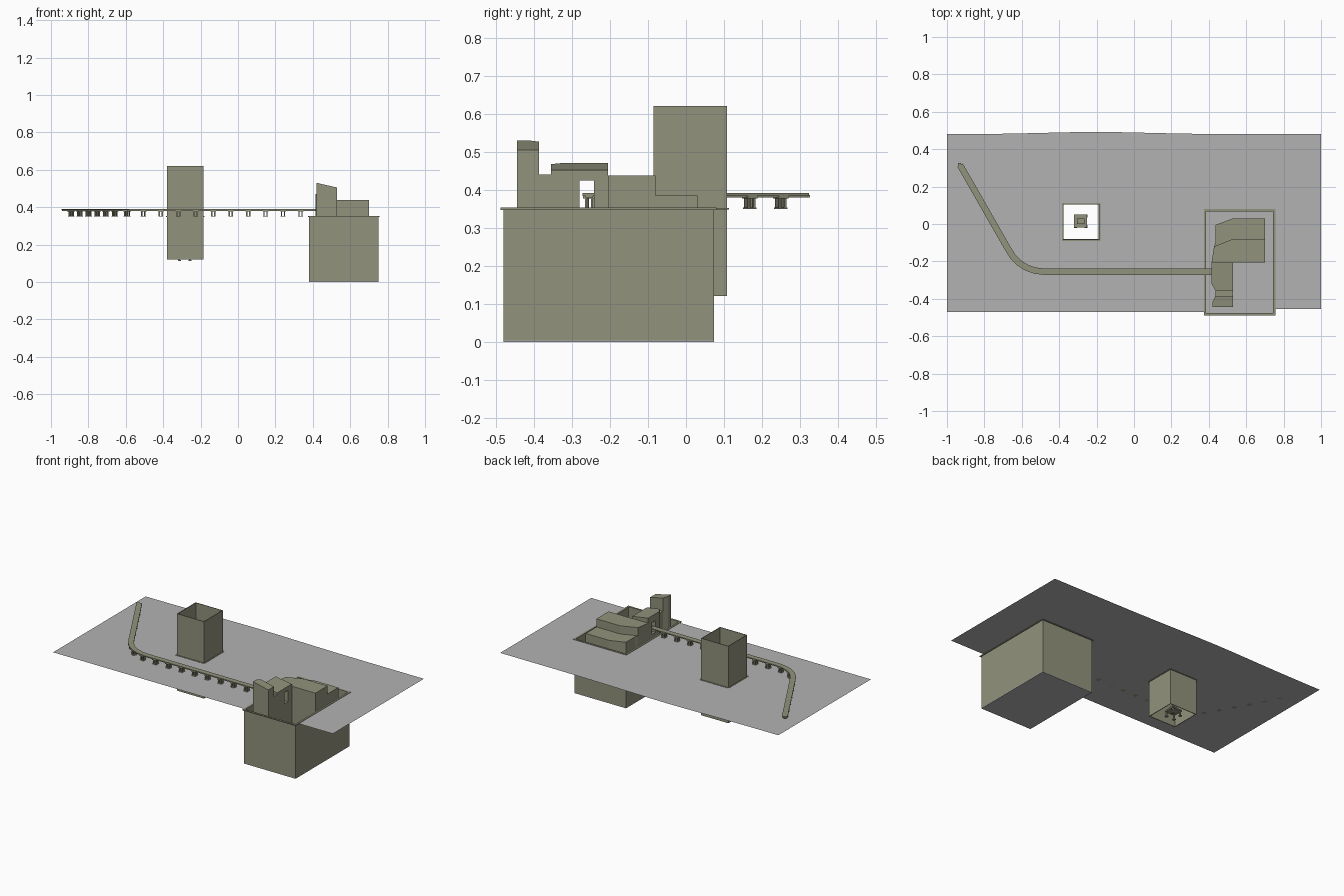
import bpy, bmesh, math
from mathutils import Vector, Matrix

if "Cube" in bpy.data.objects:
    bpy.data.objects.remove(bpy.data.objects["Cube"], do_unlink=True)


def material(name, rgb):
    m = bpy.data.materials.new(name)
    m.use_nodes = True
    m.diffuse_color = (*rgb, 1)
    m.node_tree.nodes["Principled BSDF"].inputs["Base Color"].default_value = (*rgb, 1)
    return m


OLIVE = material("olive concrete", (0.29, 0.29, 0.205))
GREY = material("grey ground", (0.45, 0.45, 0.45))
DECK = 0.35  # ground level


def finish(name, bm, *mats):
    bmesh.ops.recalc_face_normals(bm, faces=bm.faces)
    mesh = bpy.data.meshes.new(name)
    bm.to_mesh(mesh)
    bm.free()
    for m in mats or (OLIVE,):
        mesh.materials.append(m)
    obj = bpy.data.objects.new(name, mesh)
    bpy.context.collection.objects.link(obj)
    return obj


def add_box(bm, lo, hi, matrix=Matrix()):
    lo, hi = Vector(lo), Vector(hi)
    size = Matrix.Diagonal((*(hi - lo), 1))
    bmesh.ops.create_cube(bm, size=1, matrix=matrix @ Matrix.Translation((lo + hi) / 2) @ size)


def prism(name, outline, bottom, top):
    """Upright block on a plan outline; top is a function of x."""
    bm = bmesh.new()
    low = [bm.verts.new((x, y, bottom)) for x, y in outline]
    high = [bm.verts.new((x, y, top(x))) for x, y in outline]
    bm.faces.new(low)
    bm.faces.new(high)
    for i in range(len(low)):
        j = (i + 1) % len(low)
        bm.faces.new((low[i], low[j], high[j], high[i]))
    return finish(name, bm)


def frame(name, x0, x1, y0, y1, z0, z1, t):
    """Rectangular ring of four walls of thickness t, open above and below."""
    bm = bmesh.new()
    for z in (z0, z1):
        for d in (0, t):
            for x, y in ((x0 + d, y0 + d), (x1 - d, y0 + d), (x1 - d, y1 - d), (x0 + d, y1 - d)):
                bm.verts.new((x, y, z))
    bm.verts.ensure_lookup_table()
    v = bm.verts
    for i in range(4):
        j = (i + 1) % 4
        for a, b in ((0, 4), (4, 12), (12, 8), (8, 0)):
            bm.faces.new((v[a + i], v[a + j], v[b + j], v[b + i]))
    return finish(name, bm)


# Ground sheet with openings for the shaft and the pit
def back_edge(x):
    return 0.48 + 0.012 * math.exp(-((x + 0.2) / 0.4) ** 2)


SHAFT = (-0.38, -0.185, -0.085, 0.108)
PIT = (0.38, 0.75, -0.48, 0.073)
bm = bmesh.new()
strips = [(-1, SHAFT[0], -0.47, None), (SHAFT[0], SHAFT[1], -0.47, SHAFT[2]),
          (SHAFT[0], SHAFT[1], SHAFT[3], None), (SHAFT[1], PIT[0], -0.47, None),
          (PIT[0], PIT[1], PIT[3], None), (PIT[1], 1, -0.455, None)]
for x0, x1, y0, y1 in strips:
    for i in range(4):
        a, b = (x0 + (x1 - x0) * k / 4 for k in (i, i + 1))
        ya, yb = (y1 if y1 is not None else back_edge(x) for x in (a, b))
        bm.faces.new([bm.verts.new((x, y, DECK)) for x, y in ((a, y0), (b, y0), (b, yb), (a, ya))])
bmesh.ops.remove_doubles(bm, verts=bm.verts, dist=0.0001)
finish("ground", bm, GREY)

# Foundation pit: walls, grey floor and flat rim
frame("pit_walls", *PIT, 0.004, DECK, 0.003)
bm = bmesh.new()
add_box(bm, (PIT[0], PIT[2], 0), (PIT[1], PIT[3], 0.004))
finish("pit_floor", bm, GREY)
frame("pit_rim", 0.373, 0.756, -0.488, 0.08, DECK - 0.003, DECK + 0.003, 0.012)

# Tall open shaft with a collar at ground level
frame("shaft", *SHAFT, 0.12, 0.62, 0.004)
frame("shaft_collar", -0.385, -0.18, -0.09, 0.113, DECK - 0.002, DECK + 0.002, 0.007)

# Small stand at the foot of the shaft
bm = bmesh.new()
for sx in (-1, 1):
    for sy in (-1, 1):
        x, y = -0.285 + sx * 0.028, 0.015 + sy * 0.028
        add_box(bm, (x - 0.008, y - 0.008, 0.112), (x + 0.008, y + 0.008, 0.118))
        add_box(bm, (x - 0.004, y - 0.004, 0.118), (x + 0.004, y + 0.004, 0.15))
add_box(bm, (-0.322, -0.02, 0.145), (-0.25, 0.05, 0.153))
add_box(bm, (-0.305, 0.0, 0.153), (-0.265, 0.03, 0.172))
finish("shaft_stand", bm)


# Station building, rising from the pit floor
def flat(z):
    return lambda x: z


def sloped(z0, z1):
    return lambda x: z0 + (z1 - z0) * (x - 0.42) / 0.11


BASE = 0.004
prism("tower", [(0.42, -0.445), (0.53, -0.445), (0.53, -0.387), (0.435, -0.387), (0.42, -0.415)],
      BASE, sloped(0.53, 0.505))
prism("tower_link", [(0.435, -0.387), (0.53, -0.387), (0.53, -0.355), (0.435, -0.355)],
      BASE, flat(0.44))
gate_roof = sloped(0.47, 0.452)
prism("gate_front", [(0.435, -0.355), (0.53, -0.355), (0.53, -0.28), (0.415, -0.28), (0.415, -0.32)],
      BASE, gate_roof)
opening = [(0.415, -0.28), (0.53, -0.28), (0.53, -0.242), (0.415, -0.242)]
prism("gate_lintel", opening, 0.425, gate_roof)
prism("gate_sill", opening, BASE, flat(DECK))
prism("gate_back", [(0.415, -0.242), (0.53, -0.242), (0.53, -0.205), (0.415, -0.205)],
      BASE, gate_roof)
prism("hall", [(0.415, -0.205), (0.70, -0.205), (0.70, -0.08), (0.53, -0.08), (0.428, -0.12)],
      BASE, flat(0.438))
prism("terrace", [(0.428, -0.12), (0.53, -0.08), (0.70, -0.08), (0.70, 0.03), (0.53, 0.03),
                  (0.435, -0.005), (0.435, -0.1)], BASE, flat(0.385))

# Elevated track following a bent path
path = [Vector(p) for p in ((0.43, -0.255), (-0.48, -0.255), (-0.53, -0.249), (-0.575, -0.233),
                            (-0.615, -0.208), (-0.648, -0.174), (-0.68, -0.122), (-0.93, 0.315))]


def sweep(name, half, z0, z1):
    bm = bmesh.new()
    rings = []
    for i, p in enumerate(path):
        d = ((path[min(i + 1, len(path) - 1)] - p).normalized()
             + (p - path[max(i - 1, 0)]).normalized()).normalized()
        side = Vector((-d.y, d.x)) * half
        rings.append([bm.verts.new((*(p + side * s), z))
                      for s, z in ((-1, z0), (1, z0), (1, z1), (-1, z1))])
    for a, b in zip(rings, rings[1:]):
        for k in range(4):
            bm.faces.new((a[k], a[(k + 1) % 4], b[(k + 1) % 4], b[k]))
    bm.faces.new(rings[0])
    bm.faces.new(rings[-1])
    return finish(name, bm)


sweep("track_deck", 0.017, 0.384, 0.391)
sweep("track_beam", 0.010, 0.380, 0.384)

# Four-legged piers evenly spaced along the track
bm = bmesh.new()
travelled, next_pier = 0.0, 0.095
for a, b in zip(path, path[1:]):
    length = (b - a).length
    while next_pier <= travelled + length:
        p = a.lerp(b, (next_pier - travelled) / length)
        d = b - a
        place = Matrix.Translation((*p, 0)) @ Matrix.Rotation(math.atan2(d.y, d.x), 4, "Z")
        add_box(bm, (-0.014, -0.016, 0.377), (0.014, 0.016, 0.383), place)
        add_box(bm, (-0.013, -0.013, DECK), (0.013, 0.013, 0.353), place)
        for sx in (-1, 1):
            for sy in (-1, 1):
                x, y = sx * 0.008, sy * 0.008
                add_box(bm, (x - 0.003, y - 0.003, 0.353), (x + 0.003, y + 0.003, 0.377), place)
        next_pier += 0.0935
    travelled += length
# End bracket beyond the last pier
add_box(bm, (-0.942, 0.308, 0.38), (-0.926, 0.326, 0.386))
finish("track_piers", bm)
